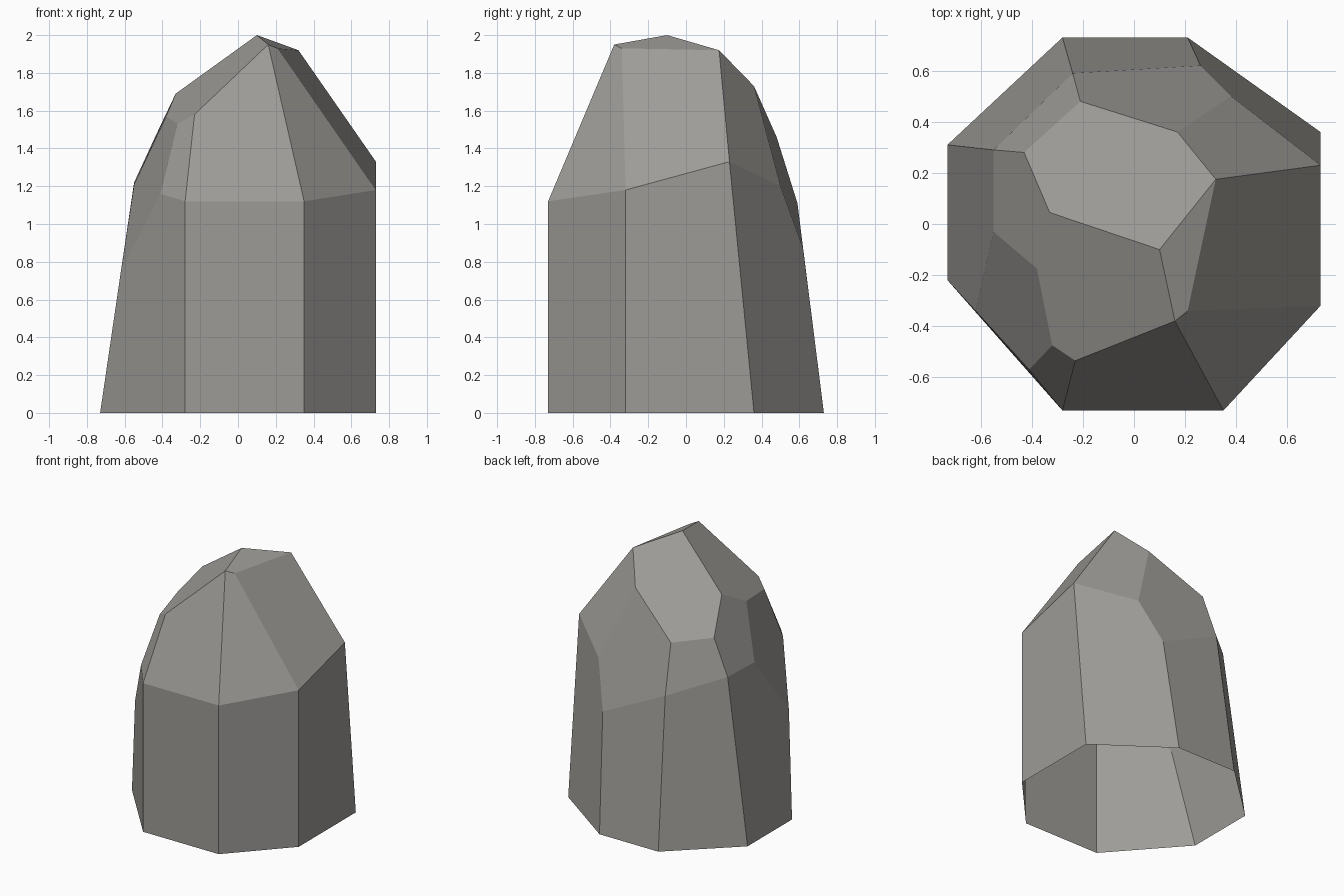
import bpy
import bmesh
import math

# Remove the default cube
default_cube = bpy.data.objects.get("Cube")
if default_cube:
    bpy.data.objects.remove(default_cube, do_unlink=True)


def make_material(name, colour):
    material = bpy.data.materials.new(name)
    material.use_nodes = True
    material.diffuse_color = (*colour, 1)
    shader = next(n for n in material.node_tree.nodes if n.type == "BSDF_PRINCIPLED")
    shader.inputs["Base Color"].default_value = (*colour, 1)
    shader.inputs["Roughness"].default_value = 0.9
    return material


def build_faceted_solid(name, corner_groups, material, facet_angle):
    """Wrap the corners in a convex skin, merge it into flat facets, open the underside."""
    bm = bmesh.new()
    for group in corner_groups:
        for corner in group:
            bm.verts.new(corner)
    bmesh.ops.convex_hull(bm, input=bm.verts[:])
    bmesh.ops.dissolve_limit(bm, angle_limit=facet_angle, verts=bm.verts[:],
                             edges=bm.edges[:], use_dissolve_boundaries=False)
    bmesh.ops.recalc_face_normals(bm, faces=bm.faces[:])
    underside = [f for f in bm.faces if all(v.co.z < 0.001 for v in f.verts)]
    bmesh.ops.delete(bm, geom=underside, context="FACES")
    for face in bm.faces:
        face.smooth = False
    mesh = bpy.data.meshes.new(name)
    bm.to_mesh(mesh)
    bm.free()
    mesh.materials.append(material)
    solid = bpy.data.objects.new(name, mesh)
    bpy.context.collection.objects.link(solid)
    return solid


# Eight-sided footprint on the ground
footprint = [(x, y, 0) for x, y in (
    (-.73, .31), (-.28, .73), (.21, .73), (.73, .36),
    (.73, -.32), (.35, -.73), (-.28, -.73), (-.73, -.22))]

# Shoulder where the walls end and the chipped facets begin
shoulder = [
    (.73, .23, 1.33), (.73, -.32, 1.18), (.35, -.73, 1.12), (-.28, -.73, 1.12),
    (-.41, -.57, 1.16), (-.62, -.34, .75), (-.55, -.03, 1.21), (-.55, .29, 1.22),
    (-.24, .59, 1.11), (.26, .62, .87), (.38, .5, 1.2)]

# Crown facets rising to the peak
crown = [
    (-.23, -.535, 1.58), (-.32, -.475, 1.53), (-.38, -.175, 1.57),
    (-.33, .045, 1.69), (-.43, .28, 1.48), (-.21, .48, 1.46), (.17, .36, 1.73),
    (.32, .175, 1.92), (.21, -.34, 1.93), (.16, -.38, 1.95), (.1, -.1, 2)]

stone = make_material("warm grey stone", (.34, .33, .31))
build_faceted_solid("boulder", (footprint, shoulder, crown), stone, math.radians(5))
